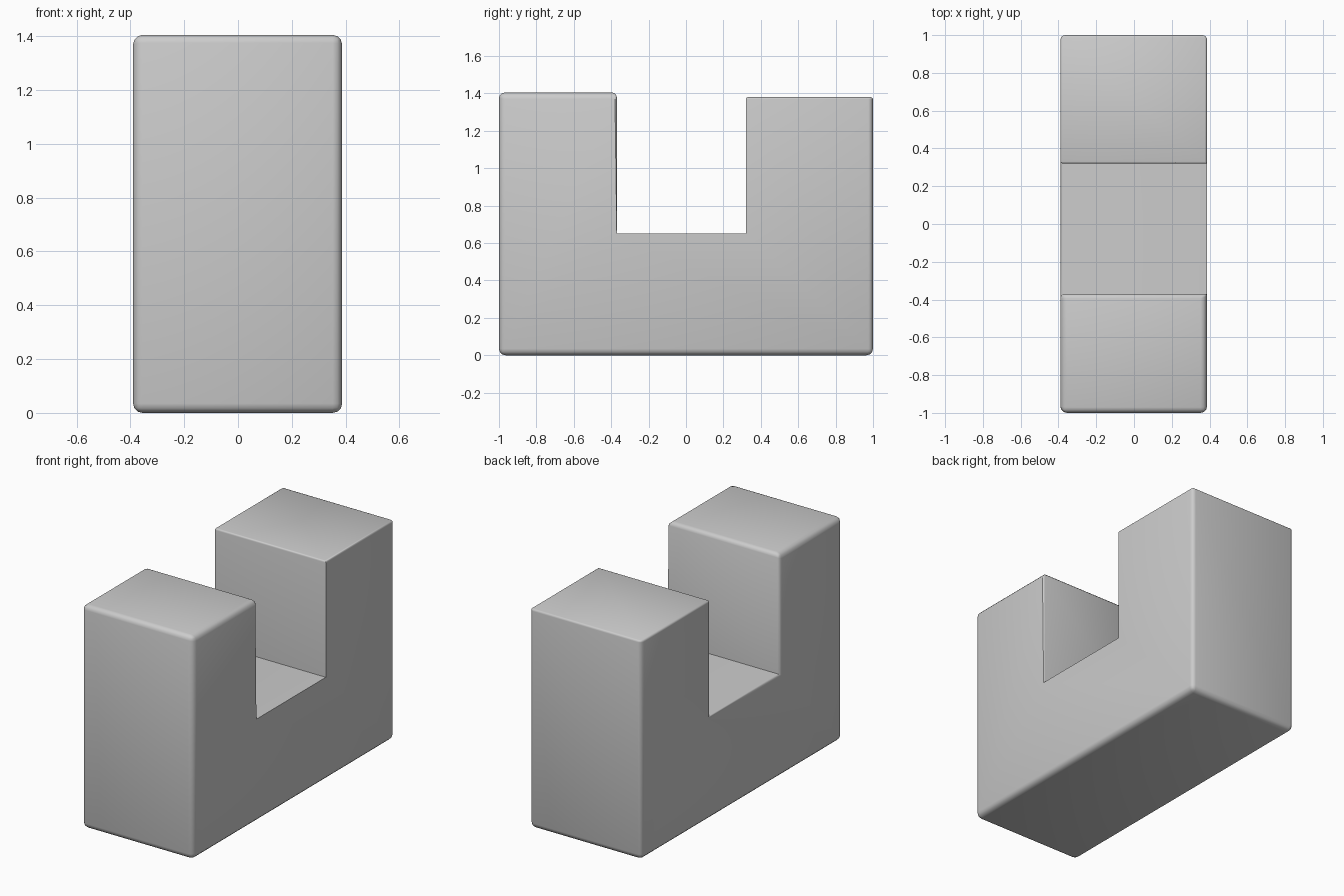
import bpy, bmesh

if "Cube" in bpy.data.objects:
    bpy.data.objects.remove(bpy.data.objects["Cube"])

X0, X1 = -0.39, 0.387
R = 0.04  # width at full bevel weight

# U-shaped side profile: y, z, bevel width of the edge running across x
profile = [(-1, 0, .035), (1, 0, .035), (1, 1.38, .012), (.32, 1.38, .01),
           (.32, .65, 0), (-.37, .65, 0), (-.37, 1.405, .025), (-1, 1.405, .03)]
# Bevel widths of each profile segment on the left and right side
left = [.035, .025, .012, .01, .015, .025, .035, .035]
right = [.035, .025, .012, 0, 0, .01, .035, .035]

bm = bmesh.new()
weight = bm.edges.layers.float.new("bevel_weight_edge")
sides = [[bm.verts.new((x, y, z)) for y, z, _ in profile] for x in (X0, X1)]
n = len(profile)
bm.faces.new(sides[0])
bm.faces.new(sides[1])
for i in range(n):
    j = (i + 1) % n
    bm.faces.new((sides[0][i], sides[0][j], sides[1][j], sides[1][i]))
bmesh.ops.recalc_face_normals(bm, faces=bm.faces)

# Rounded outer edges, crisp notch edges
for i in range(n):
    j = (i + 1) % n
    bm.edges.get((sides[0][i], sides[1][i]))[weight] = profile[i][2] / R
    for side, widths in zip(sides, (left, right)):
        bm.edges.get((side[i], side[j]))[weight] = widths[i] / R

mesh = bpy.data.meshes.new("notched_block")
bm.to_mesh(mesh)
bm.free()
block = bpy.data.objects.new("notched_block", mesh)
bpy.context.collection.objects.link(block)

bevel = block.modifiers.new("soft_edges", 'BEVEL')
bevel.limit_method = 'WEIGHT'
bevel.width = R
bevel.segments = 3
bevel.use_clamp_overlap = False

bpy.context.view_layer.objects.active = block
block.select_set(True)
bpy.ops.object.modifier_apply(modifier=bevel.name)
bpy.ops.object.shade_smooth_by_angle(angle=0.7)
